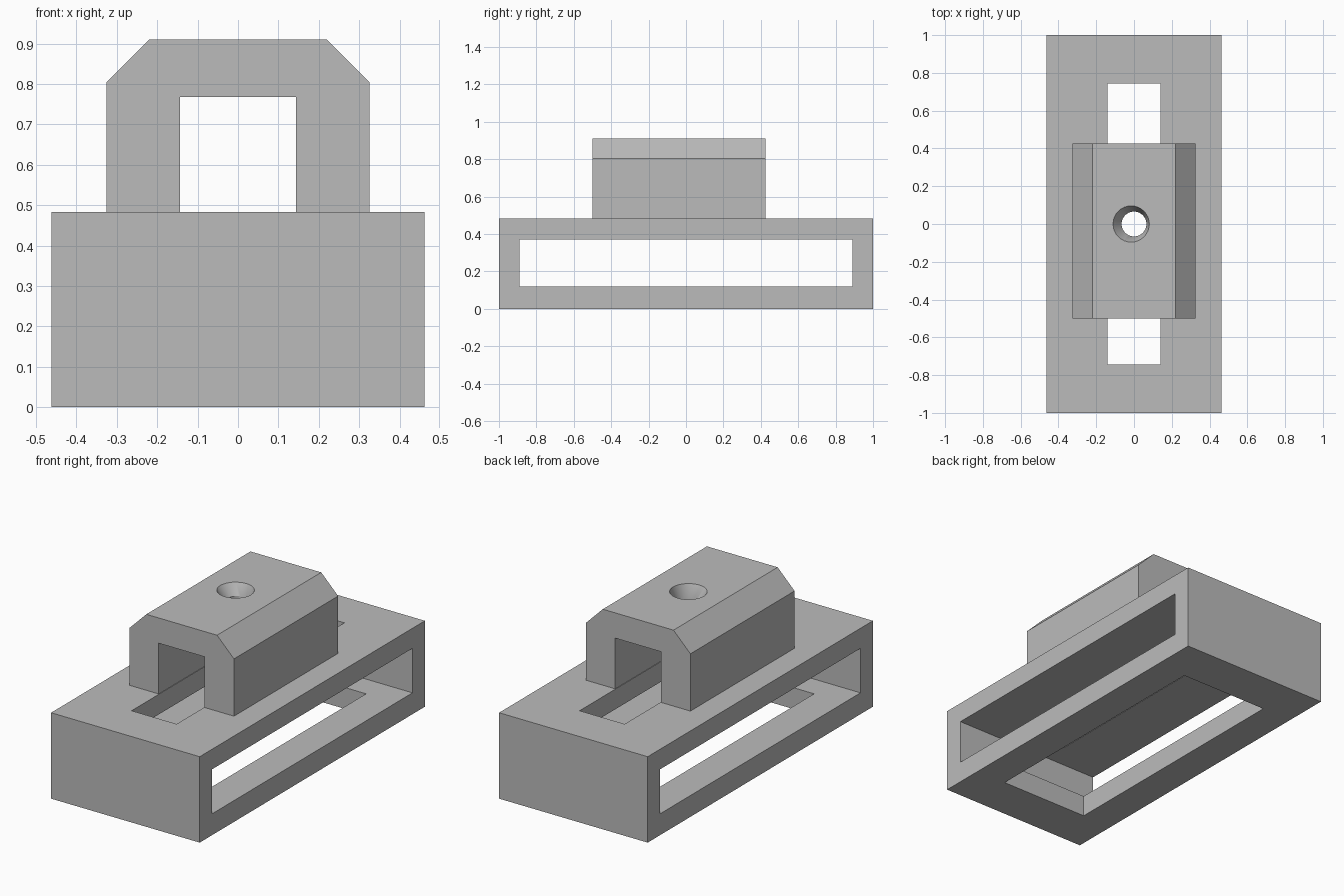
import bpy
import bmesh
from math import cos, sin, tau

default = bpy.data.objects.get("Cube")
if default:
    bpy.data.objects.remove(default, do_unlink=True)

grey = bpy.data.materials.new("plain grey")
grey.use_nodes = True
grey.diffuse_color = (0.5, 0.5, 0.5, 1)
grey.node_tree.nodes["Principled BSDF"].inputs["Base Color"].default_value = (0.5, 0.5, 0.5, 1)


def loft(name, rings):
    """Closed solid through a stack of matching point rings."""
    bm = bmesh.new()
    loops = [[bm.verts.new(p) for p in ring] for ring in rings]
    n = len(loops[0])
    for a, b in zip(loops, loops[1:]):
        for i in range(n):
            j = (i + 1) % n
            bm.faces.new((a[i], a[j], b[j], b[i]))
    bm.faces.new(loops[0])
    bm.faces.new(loops[-1])
    bmesh.ops.recalc_face_normals(bm, faces=bm.faces)
    mesh = bpy.data.meshes.new(name)
    bm.to_mesh(mesh)
    bm.free()
    mesh.materials.append(grey)
    obj = bpy.data.objects.new(name, mesh)
    bpy.context.collection.objects.link(obj)
    return obj


def box(name, half_x, half_y, z0, z1):
    outline = [(-half_x, -half_y), (half_x, -half_y), (half_x, half_y), (-half_x, half_y)]
    return loft(name, [[(x, y, z) for x, y in outline] for z in (z0, z1)])


def circle(x, z, radius, sides=32):
    return [(x + radius * cos(tau * i / sides), radius * sin(tau * i / sides), z)
            for i in range(sides)]


def cut(target, cutter):
    """Subtract the cutter, then discard it."""
    cutter.hide_render = True
    mod = target.modifiers.new("cut", 'BOOLEAN')
    mod.operation = 'DIFFERENCE'
    mod.solver = 'EXACT'
    mod.object = cutter
    bpy.ops.object.select_all(action='DESELECT')
    bpy.context.view_layer.objects.active = target
    target.select_set(True)
    bpy.ops.object.modifier_apply(modifier=mod.name)
    bpy.data.objects.remove(cutter, do_unlink=True)


# Hollow base: side window, narrow slot in the roof, wide slot in the floor
base = box("base", 0.462, 1.0, 0.0, 0.483)
cut(base, box("window_cutter", 0.6, 0.89, 0.12, 0.37))
cut(base, box("roof_slot_cutter", 0.14, 0.745, 0.3, 0.6))
cut(base, box("floor_slot_cutter", 0.275, 0.745, -0.1, 0.2))

# Chamfered bridge, mirrored from one half of its arch profile
half = [(0.143, 0.768), (0.143, 0.483), (0.325, 0.483), (0.325, 0.805), (0.22, 0.91)]
profile = half + [(-x, z) for x, z in reversed(half)]
bridge = loft("bridge", [[(x, y, z) for x, z in profile] for y in (-0.5, 0.425)])

# Countersunk screw hole through the bridge top
cut(bridge, loft("hole_cutter", [circle(0, 0.7, 0.066), circle(0, 0.85, 0.066),
                                 circle(-0.015, 0.91, 0.096), circle(-0.015, 0.95, 0.096)]))
bpy.ops.object.shade_smooth_by_angle()
